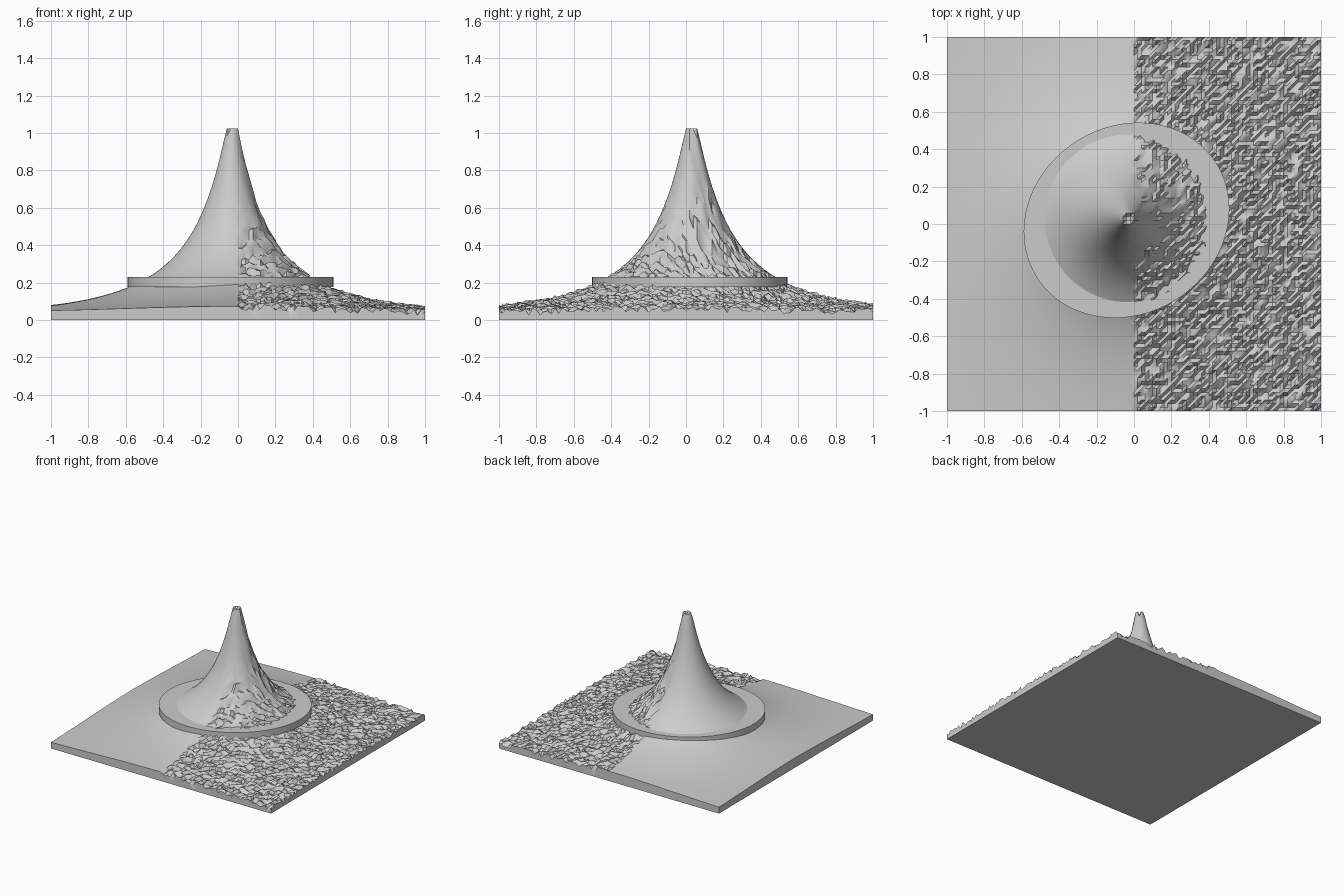
import bpy, bmesh, math, random
from mathutils import Matrix

random.seed(4)
old = bpy.data.objects.get("Cube")
if old:
    bpy.data.objects.remove(old)

grey = bpy.data.materials.new("plain_grey")
grey.use_nodes = True
tone = (0.6, 0.6, 0.6, 1)
grey.diffuse_color = tone
grey.node_tree.nodes["Principled BSDF"].inputs["Base Color"].default_value = tone

CELLS = 100
PEAK_X, PEAK_Y = -0.03, 0.03


def finish(bm, name):
    bmesh.ops.recalc_face_normals(bm, faces=bm.faces)
    mesh = bpy.data.meshes.new(name)
    bm.to_mesh(mesh)
    bm.free()
    mesh.materials.append(grey)
    obj = bpy.data.objects.new(name, mesh)
    bpy.context.collection.objects.link(obj)
    bpy.ops.object.select_all(action='DESELECT')
    obj.select_set(True)
    bpy.context.view_layer.objects.active = obj
    bpy.ops.object.shade_smooth_by_angle(angle=math.radians(35))
    return obj


def height(x, y):
    """Steep cone flaring into a gentle plain, with a small summit crater."""
    dx, dy = x - PEAK_X, y - PEAK_Y
    r = math.hypot(dx, dy)
    reach = r + 0.08 * max(0, dx)
    z = 0.04 + 0.665 * math.exp(-reach / 0.345) + 0.52 * math.exp(-reach / 0.11)
    return min(z, 0.985 + 1.2 * r)


# Terrain block: smooth on one half, rough rock on the other
bm = bmesh.new()
rows = []
for j in range(CELLS + 1):
    row = []
    for i in range(CELLS + 1):
        x, y = 2 * i / CELLS - 1, 2 * j / CELLS - 1
        z = height(x, y)
        if x > 0.01:
            z += random.uniform(-0.025, 0.015)
        row.append(bm.verts.new((x, y, z)))
    rows.append(row)
for j in range(CELLS):
    for i in range(CELLS):
        a, b = rows[j][i], rows[j][i + 1]
        c, d = rows[j + 1][i + 1], rows[j + 1][i]
        bm.faces.new((a, b, c))
        bm.faces.new((a, c, d))

# Side walls and underside
rim = (rows[0][:-1] + [r[-1] for r in rows[:-1]]
       + rows[-1][:0:-1] + [r[0] for r in rows[:0:-1]])
base = [bm.verts.new((v.co.x, v.co.y, 0)) for v in rim]
for k in range(len(rim)):
    n = (k + 1) % len(rim)
    bm.faces.new((rim[k], base[k], base[n], rim[n]))
bm.faces.new(base)
finish(bm, "mountain_terrain")

# Flat oval collar around the foot of the mountain
bm = bmesh.new()
bmesh.ops.create_cone(bm, cap_ends=True, segments=96, radius1=1, radius2=1, depth=1)
place = (Matrix.Translation((-0.04, 0.02, 0.203))
         @ Matrix.Rotation(math.radians(33), 4, 'Z')
         @ Matrix.Diagonal((0.569, 0.501, 0.055, 1)))
bmesh.ops.transform(bm, matrix=place, verts=bm.verts)
finish(bm, "flat_collar")
